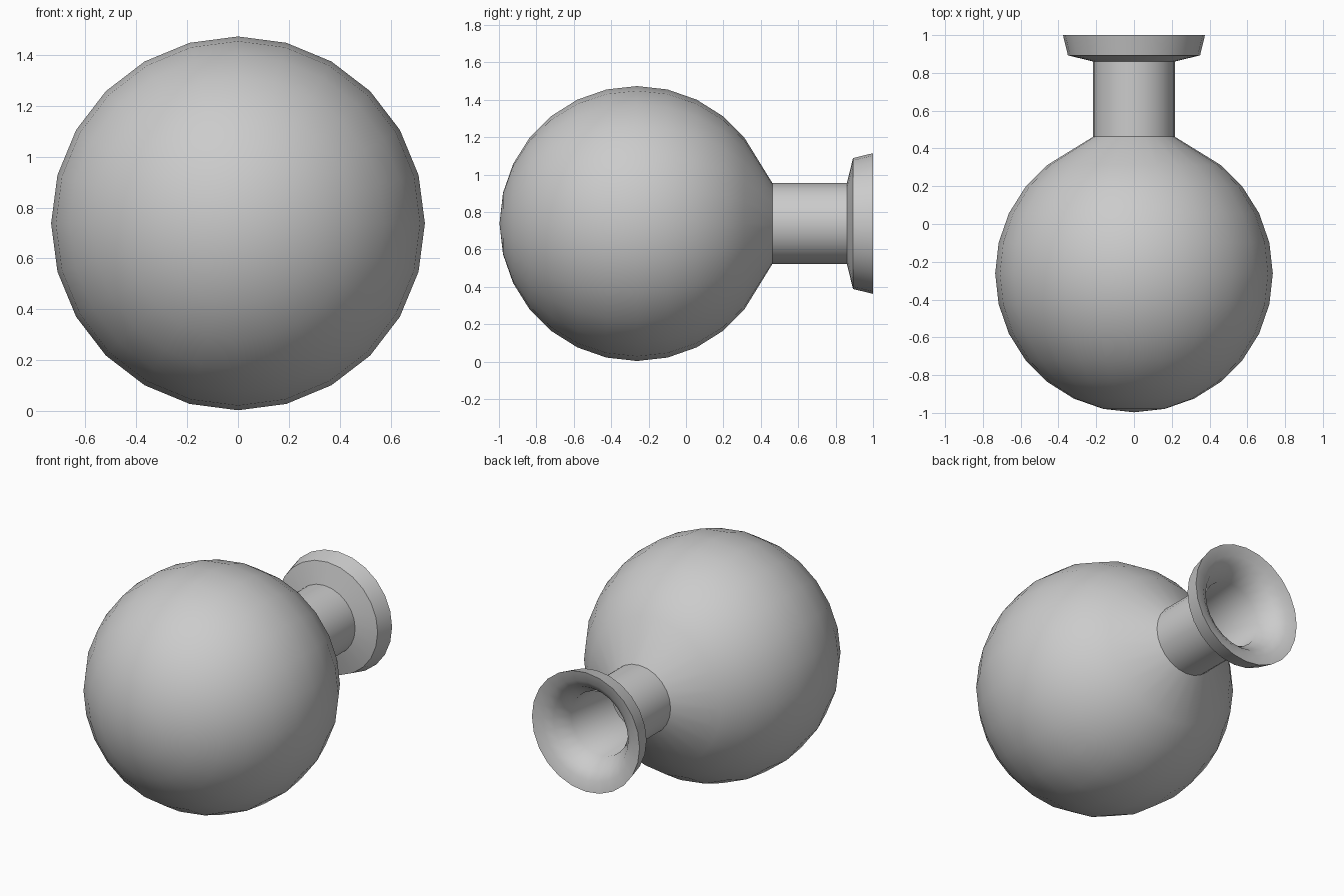
import bpy, bmesh, math

if "Cube" in bpy.data.objects:
    bpy.data.objects.remove(bpy.data.objects["Cube"])

SIDES = 24
CY, CZ, R = -0.262, 0.738, 0.735      # bulb centre and radius
STEP = math.pi / 14                   # latitude step of the bulb


def bulb(radius, last):
    """Profile (y, r) from the front pole towards the neck."""
    return [(CY - radius * math.cos(i * STEP), radius * math.sin(i * STEP))
            for i in range(last + 1)]


def lathe(name, profile):
    """Spin a (y, radius) profile about the flask axis."""
    bm = bmesh.new()
    rings = []
    for y, r in profile:
        if r < 1e-5:
            rings.append([bm.verts.new((0, y, CZ))] * SIDES)
        else:
            rings.append([bm.verts.new((r * math.sin(2 * math.pi * k / SIDES), y,
                                        CZ + r * math.cos(2 * math.pi * k / SIDES)))
                          for k in range(SIDES)])
    for a, b in zip(rings, rings[1:]):
        for k in range(SIDES):
            j = (k + 1) % SIDES
            bm.faces.new(list(dict.fromkeys((a[k], a[j], b[j], b[k]))))
    bmesh.ops.recalc_face_normals(bm, faces=bm.faces)
    me = bpy.data.meshes.new(name)
    bm.to_mesh(me)
    bm.free()
    ob = bpy.data.objects.new(name, me)
    bpy.context.collection.objects.link(ob)
    bpy.context.view_layer.objects.active = ob
    ob.select_set(True)
    bpy.ops.object.shade_smooth_by_angle(angle=math.radians(50))
    ob.select_set(False)
    return ob


# outer bulb, neck and flared lip
outer = bulb(R, 11) + [(0.462, 0.216), (0.86, 0.216), (0.893, 0.35), (1.0, 0.376)]
# rolled mouth, inner neck and hollow bulb
inner = [(0.985, 0.31), (0.95, 0.262), (0.86, 0.2), (0.462, 0.2)]
lathe("round_flask", outer + inner + bulb(R - 0.015, 11)[::-1])
